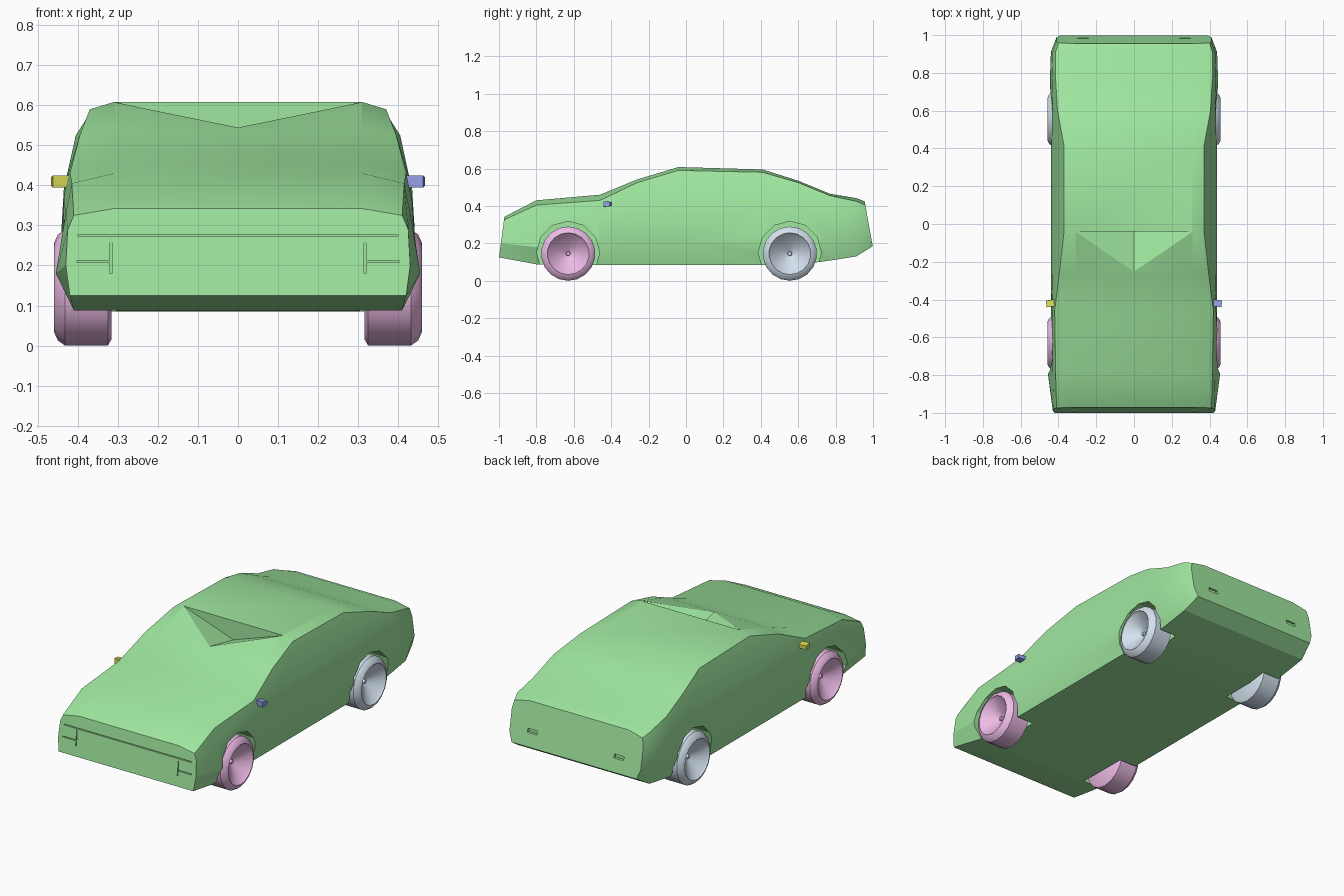
import bpy, bmesh
from math import radians, pi, sin, cos
from mathutils import Matrix, Vector

if "Cube" in bpy.data.objects:
    bpy.data.objects.remove(bpy.data.objects["Cube"])


def material(name, rgb):
    m = bpy.data.materials.new(name)
    m.diffuse_color = (*rgb, 1)
    m.use_nodes = True
    m.node_tree.nodes["Principled BSDF"].inputs["Base Color"].default_value = m.diffuse_color
    return m


def make_object(name, bm, mat=None):
    bmesh.ops.recalc_face_normals(bm, faces=bm.faces[:])
    me = bpy.data.meshes.new(name)
    bm.to_mesh(me)
    bm.free()
    ob = bpy.data.objects.new(name, me)
    bpy.context.collection.objects.link(ob)
    if mat:
        me.materials.append(mat)
    return ob


def activate(ob):
    bpy.ops.object.select_all(action='DESELECT')
    ob.select_set(True)
    bpy.context.view_layer.objects.active = ob


def smooth(ob, angle):
    activate(ob)
    bpy.ops.object.shade_smooth_by_angle(angle=radians(angle))


def box(bm, centre, size, rot=Matrix()):
    bmesh.ops.create_cube(bm, size=1, matrix=Matrix.Translation(centre) @ rot @ Matrix.Diagonal((*size, 1)))


def cut(target, bm):
    cutter = make_object("cutter", bm)
    cutter.hide_render = True
    mod = target.modifiers.new("cut", 'BOOLEAN')
    mod.operation, mod.solver, mod.object = 'DIFFERENCE', 'EXACT', cutter
    activate(target)
    bpy.ops.object.modifier_apply(modifier=mod.name)
    bpy.data.objects.remove(cutter, do_unlink=True)


green = material("body_green", (0.35, 0.8, 0.35))
pink = material("front_wheel_pink", (0.85, 0.5, 0.8))
blue = material("rear_wheel_blue", (0.65, 0.75, 0.85))
AXLES = ((-0.63, "front", pink), (0.555, "rear", blue))

# Body sections: y, sill x/z, widest x/z, shoulder x/z, top edge x/z, top z
sections = [
    (-1.00, .42, .125, .43, .20, .425, .29, .41, .325, .342),
    (-0.80, .41, .088, .455, .18, .43, .33, .415, .405, .43),
    (-0.46, .41, .085, .44, .20, .435, .36, .42, .43, .46),
    (-0.26, .41, .085, .44, .20, .43, .41, .395, .525, .542),
    (-0.04, .41, .085, .44, .20, .43, .41, .37, .59, .608),
    (0.41, .41, .085, .44, .20, .43, .41, .37, .58, .595),
    (0.60, .41, .085, .44, .20, .43, .41, .405, .525, .535),
    (0.77, .41, .108, .445, .22, .435, .39, .415, .455, .465),
    (0.91, .41, .13, .44, .23, .43, .37, .415, .425, .442),
    (1.01, .39, .185, .41, .24, .41, .36, .40, .405, .425),
]
SLOPE = {-1.00: 0.13, 1.01: -0.18}   # lean of the nose and tail faces


def build_body():
    bm = bmesh.new()
    rings = []
    for y, *p in sections:
        half = list(zip(p[0:8:2], p[1:8:2])) + [(.31, p[8])]
        pts = half + [(-x, z) for x, z in reversed(half)]
        k = SLOPE.get(y, 0)
        rings.append([bm.verts.new((x, y + k * (z - .12), z)) for x, z in pts])
    for a, b in zip(rings, rings[1:]):
        n = len(a)
        for i in range(n):
            bm.faces.new((a[i], a[(i + 1) % n], b[(i + 1) % n], b[i]))
    bm.faces.new(rings[0])
    bm.faces.new(rings[-1])
    return make_object("car_body", bm, green)


body = build_body()

# Faceted wheel arches
bm = bmesh.new()
for y, _, _ in AXLES:
    for s in (-1, 1):
        bmesh.ops.create_cone(bm, cap_ends=True, segments=12, radius1=.168, radius2=.168, depth=.3,
                              matrix=Matrix.Translation((s * .455, y, .15)) @ Matrix.Rotation(pi / 2, 4, 'Y'))
cut(body, bm)

# Triangular hollow at the top of the windscreen
bm = bmesh.new()
for p in ((0, -.255, .545), (-.31, -.04, .607), (.31, -.04, .607), (0, -.04, .50),
          (0, -.255, .7), (-.31, -.04, .7), (.31, -.04, .7)):
    bm.verts.new(p)
bmesh.ops.convex_hull(bm, input=bm.verts[:])
cut(body, bm)

# Nose grooves around the grille and lamps, recessed tail slots
def nose_groove(bm, x, z, w, h):
    box(bm, (x, -1.0 + .13 * (z - .12) - .01, z), (w, .036, h))


bm = bmesh.new()
nose_groove(bm, 0, .275, .80, .005)
cut(body, bm)
for s in (-1, 1):
    bm = bmesh.new()
    nose_groove(bm, s * .36, .21, .085, .005)
    cut(body, bm)
    bm = bmesh.new()
    nose_groove(bm, s * .317, .225, .005, .09)
    cut(body, bm)
    bm = bmesh.new()
    box(bm, (s * .27, .99, .27), (.06, .04, .022))
    cut(body, bm)
smooth(body, 22)

# Wheels: lathed tyre with a dished rim and small hub
PROFILE = ((.0, .316), (.13, .316), (.145, .325), (.145, .432), (.132, .45),
           (.112, .459), (.106, .448), (.012, .395), (.010, .407), (0, .407))


def wheel(name, side, y, mat, seg=18):
    bm = bmesh.new()
    rings = [[bm.verts.new((side * x, y + r * sin(2 * pi * i / seg), .145 + r * cos(2 * pi * i / seg)))
              for i in range(seg)] for r, x in PROFILE]
    for a, b in zip(rings, rings[1:]):
        for i in range(seg):
            bm.faces.new((a[i], a[(i + 1) % seg], b[(i + 1) % seg], b[i]))
    bmesh.ops.remove_doubles(bm, verts=bm.verts[:], dist=1e-5)
    smooth(make_object(name, bm, mat), 35)


for y, end, mat in AXLES:
    for s, label in ((-1, "left"), (1, "right")):
        wheel(f"{end}_{label}_wheel", s, y, mat)

# Door mirrors
for s, label, rgb in ((-1, "left", (.7, .7, .1)), (1, "right", (.3, .35, .8))):
    bm = bmesh.new()
    box(bm, (s * .443, -.42, .41), (.044, .036, .03), Matrix.Rotation(s * radians(-8), 4, 'Z'))
    for v in bm.verts:
        if v.co.y > -.42:
            v.co.z = .41 + (v.co.z - .41) * .7
    make_object(f"{label}_door_mirror", bm, material(f"{label}_mirror", rgb))
